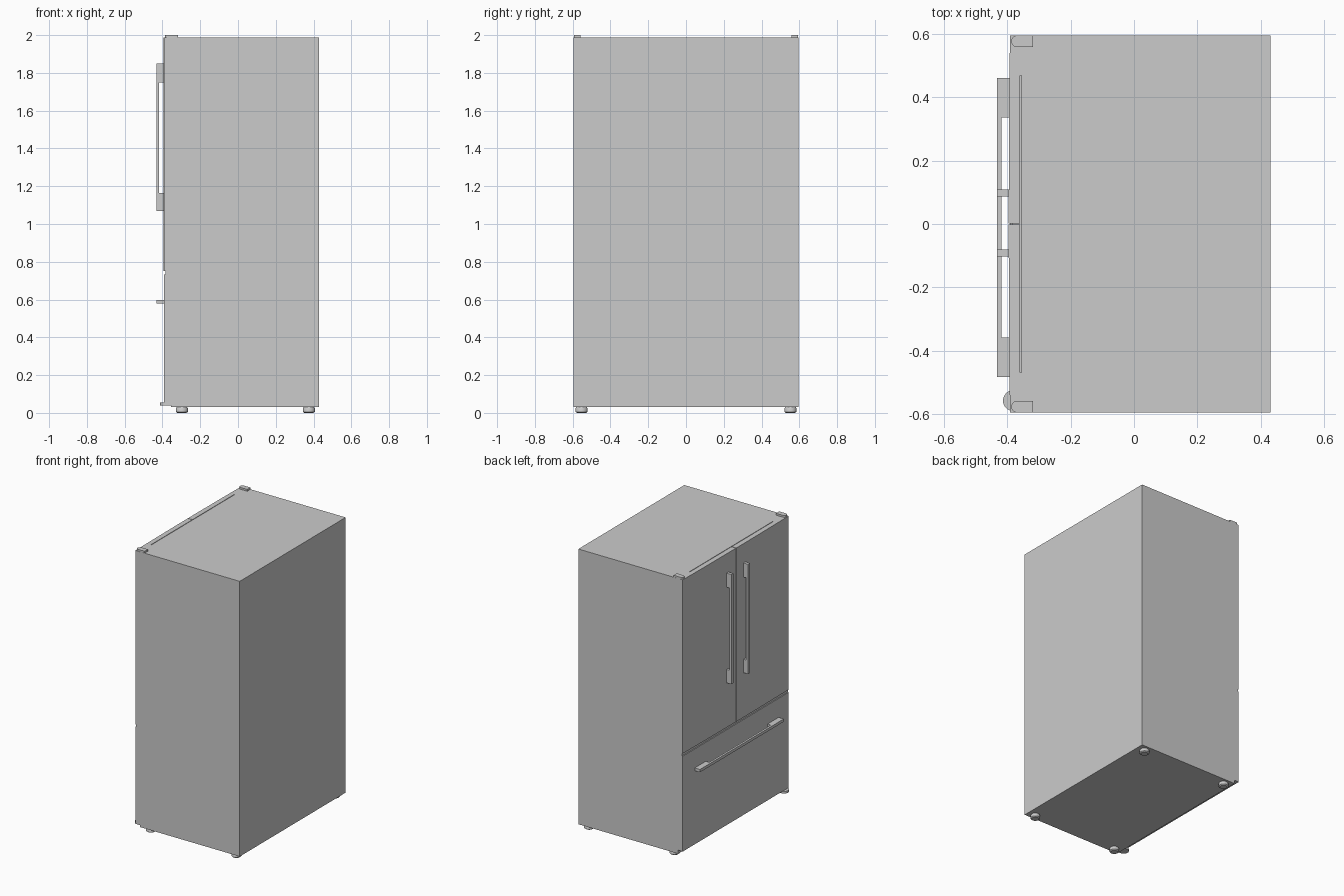
import bpy, bmesh
from math import sin, cos, pi

if "Cube" in bpy.data.objects:
    bpy.data.objects.remove(bpy.data.objects["Cube"])


def prism(name, pts, lo, hi, axis="z"):
    """Extrude a 2D outline along an axis: z takes (x, y), y takes (x, z)."""
    bm = bmesh.new()
    place = (lambda a, b, t: (a, b, t)) if axis == "z" else (lambda a, b, t: (a, t, b))
    bottom = [bm.verts.new(place(a, b, lo)) for a, b in pts]
    top = [bm.verts.new(place(a, b, hi)) for a, b in pts]
    bm.faces.new(bottom)
    bm.faces.new(top)
    n = len(pts)
    for i in range(n):
        j = (i + 1) % n
        bm.faces.new((bottom[i], bottom[j], top[j], top[i]))
    bmesh.ops.recalc_face_normals(bm, faces=bm.faces[:])
    mesh = bpy.data.meshes.new(name)
    bm.to_mesh(mesh)
    bm.free()
    obj = bpy.data.objects.new(name, mesh)
    bpy.context.collection.objects.link(obj)
    return obj


def smooth(obj):
    bpy.ops.object.select_all(action="DESELECT")
    obj.select_set(True)
    bpy.context.view_layer.objects.active = obj
    bpy.ops.object.shade_smooth_by_angle(angle=0.6)


def rect(x0, x1, y0, y1):
    return [(x0, y0), (x1, y0), (x1, y1), (x0, y1)]


def tongue(x_tip, x_back, y, r):
    """Plate outline with a round end facing -x."""
    arc = [(x_tip + r - r * cos(a), y + r * sin(a))
           for a in (-pi / 2 + pi * i / 16 for i in range(17))]
    return arc + [(x_back, y + r), (x_back, y - r)]


def handle_profile(a0, a1, b0, b1):
    """C-shaped handle outline: solid end blocks joined by a thin bar."""
    wall, bar, front = -0.390, -0.417, -0.432
    return [(wall, a0), (wall, b0), (bar, b0), (bar, b1),
            (wall, b1), (wall, a1), (front, a1), (front, a0)]


W, TOP, SEAM = 0.595, 1.987, -0.355

# Cabinet
prism("cabinet", rect(SEAM, 0.430, -W, W), 0.03, TOP)

# French doors, gently bowed, with a slit behind for the seal
for side, s in (("left", 1), ("right", -1)):
    bow = []
    for i in range(13):
        y = W - (W - 0.002) * i / 12
        bow.append((-0.395 + 0.004 * (y / W) ** 2, s * y))
    back = [(SEAM - 0.004, s * 0.002), (SEAM - 0.004, s * 0.468),
            (SEAM, s * 0.468), (SEAM, s * W)]
    smooth(prism(side + "_door", bow + back, 0.752, TOP))

# Freezer drawer and the recessed strip above it
prism("freezer_drawer", rect(-0.391, SEAM, -W, W), 0.055, 0.733)
prism("drawer_gap_strip", rect(-0.385, SEAM, -W, W), 0.733, 0.752)

# Vertical door handles
for side, y in (("left", 0.097), ("right", -0.092)):
    prism(side + "_door_handle", handle_profile(1.07, 1.85, 1.165, 1.75),
          y - 0.011, y + 0.011, "y")

# Horizontal drawer handle
prism("drawer_handle", handle_profile(-0.482, 0.460, -0.358, 0.335), 0.578, 0.598)

# Top hinge covers
for side, s in (("left", 1), ("right", -1)):
    smooth(prism(side + "_hinge_cover", tongue(-0.387, -0.318, s * 0.576, 0.018), TOP, 2.0))

# Lower hinge plate at one front corner
smooth(prism("lower_hinge_plate", tongue(-0.413, SEAM, -0.557, 0.033), 0.040, 0.055))

# Round levelling feet with a tapered base
for end, x in (("front", -0.297), ("rear", 0.375)):
    for side, s in (("left", 1), ("right", -1)):
        bm = bmesh.new()
        rings = []
        for r, z in ((0.024, 0.0), (0.032, 0.006), (0.032, 0.024), (0.028, 0.03)):
            rings.append([bm.verts.new((x + r * cos(2 * pi * i / 24),
                                        s * 0.553 + r * sin(2 * pi * i / 24), z))
                          for i in range(24)])
        for a, b in zip(rings, rings[1:]):
            for i in range(24):
                j = (i + 1) % 24
                bm.faces.new((a[i], a[j], b[j], b[i]))
        bm.faces.new(rings[0])
        bm.faces.new(rings[-1])
        bmesh.ops.recalc_face_normals(bm, faces=bm.faces[:])
        name = f"{end}_{side}_foot"
        mesh = bpy.data.meshes.new(name)
        bm.to_mesh(mesh)
        bm.free()
        foot = bpy.data.objects.new(name, mesh)
        bpy.context.collection.objects.link(foot)
        smooth(foot)
